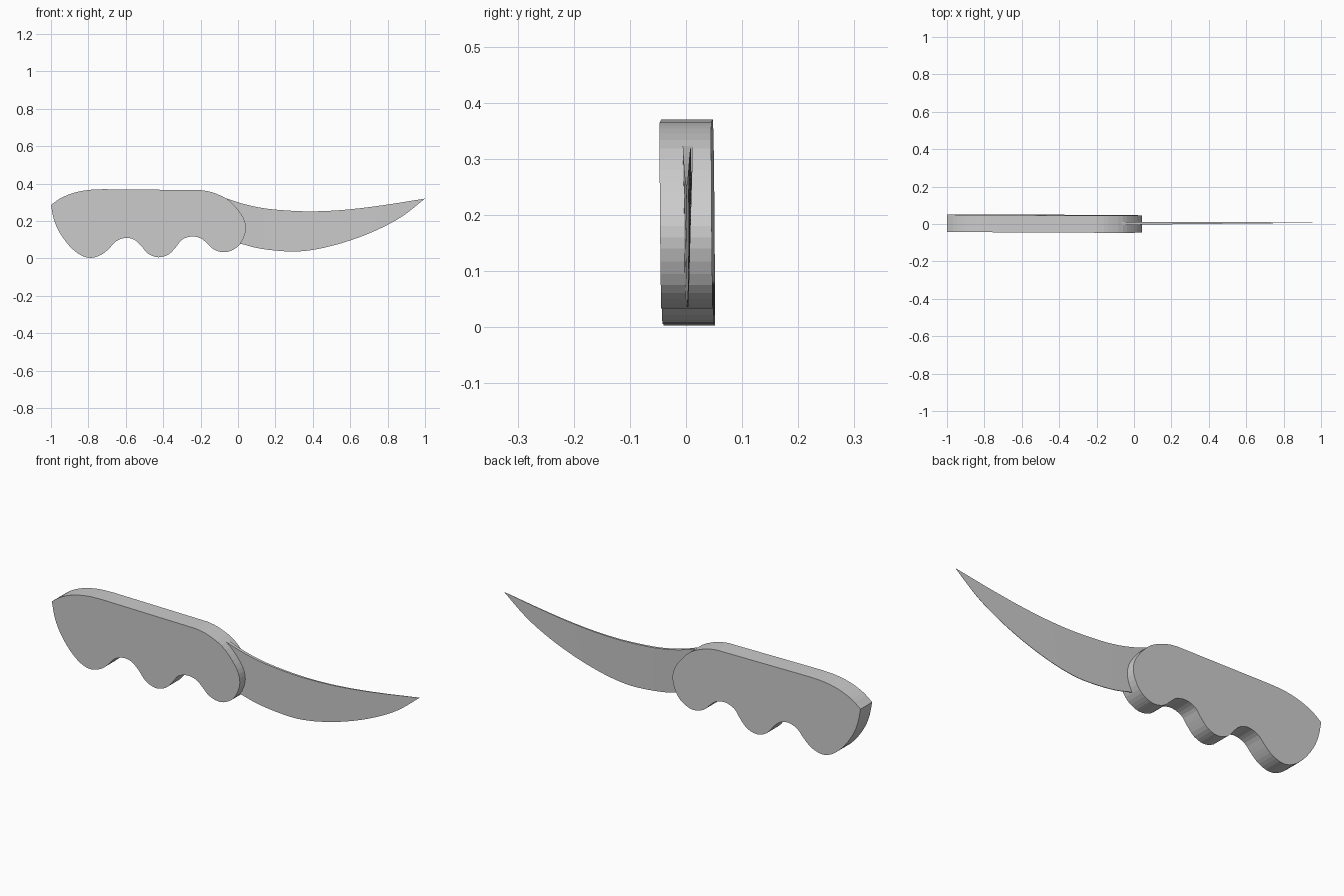
import bpy, bmesh
from mathutils import Vector

cube = bpy.data.objects.get("Cube")
if cube:
    bpy.data.objects.remove(cube, do_unlink=True)

grey = bpy.data.materials.new("plain grey")
grey.use_nodes = True
colour = (0.6, 0.6, 0.6, 1)
grey.diffuse_color = colour
grey.node_tree.nodes["Principled BSDF"].inputs["Base Color"].default_value = colour


def spline(points, steps):
    """Smooth open path through the points."""
    p = [Vector(q) for q in points]
    p = [2 * p[0] - p[1]] + p + [2 * p[-1] - p[-2]]
    path = []
    for a, b, c, d in zip(p, p[1:], p[2:], p[3:]):
        for i in range(steps):
            t = i / steps
            path.append(b + 0.5 * t * (c - a + t * (2 * a - 5 * b + 4 * c - d
                        + t * (3 * (b - c) + d - a))))
    return path + [p[-2]]


def finish(name, bm):
    bmesh.ops.recalc_face_normals(bm, faces=bm.faces)
    mesh = bpy.data.meshes.new(name)
    bm.to_mesh(mesh)
    bm.free()
    mesh.materials.append(grey)
    obj = bpy.data.objects.new(name, mesh)
    bpy.context.collection.objects.link(obj)
    return obj


# Handle: flat slab with a rounded back, finger grooves and a pointed pommel
back = [(-1, .285), (-.95, .321), (-.88, .35), (-.8, .366), (-.72, .37)]
nose = [(-.2, .365), (-.14, .354), (-.06, .319), (0, .26), (.036, .2), (.04, .14),
        (.01, .075), (-.035, .042), (-.08, .033)]
grooves = [(-.13, .048), (-.165, .08), (-.2, .108), (-.25, .117), (-.3, .1),
           (-.33, .063), (-.37, .022), (-.425, .006), (-.48, .025), (-.52, .07),
           (-.555, .1), (-.6, .11), (-.65, .093), (-.69, .052), (-.73, .02), (-.785, .003)]
butt = [(-.84, .017), (-.9, .065), (-.955, .14), (-.985, .21), (-1, .285)]
outline = spline(back, 3) + spline(nose + grooves + butt, 3)[:-1]

bm = bmesh.new()
rings = []
for side in (-0.046, 0.046):
    rings.append([bm.verts.new((x, side - 0.005 * x + 0.01 * (0.18 - z), z))
                  for x, z in outline])
    bm.faces.new(rings[-1])
n = len(outline)
for i in range(n):
    j = (i + 1) % n
    bm.faces.new((rings[0][i], rings[0][j], rings[1][j], rings[1][i]))
finish("handle", bm)

# Blade: upswept wedge, thick at the spine and thin at the cutting edge
spine = spline([(-.07, .324), (.01, .297), (.1, .275), (.2, .261), (.35, .252),
                (.5, .255), (.65, .268), (.8, .288), (.92, .307), (1, .32)], 4)
edge = spline([(-.05, .09), (.02, .077), (.1, .056), (.2, .042), (.32, .037),
               (.45, .055), (.6, .096), (.75, .155), (.88, .226), (1, .32)], 4)
bm = bmesh.new()
sections = []
last = len(spine) - 1
for i, (s, e) in enumerate(zip(spine, edge)):
    t = i / last
    mid = 0.003 + 0.005 * t
    thick, thin = 0.0085 * (1 - t) + 0.0004, 0.002 * (1 - t) + 0.0003
    low = mid - 0.004 * (1 - t)
    sections.append([bm.verts.new(c) for c in (
        (s.x, mid - thick, s.y), (s.x, mid + thick, s.y),
        (e.x, low + thin, e.y), (e.x, low - thin, e.y))])
for a, b in zip(sections, sections[1:]):
    for k in range(4):
        m = (k + 1) % 4
        bm.faces.new((a[k], a[m], b[m], b[k]))
bm.faces.new(sections[0])
bm.faces.new(sections[-1])
bmesh.ops.remove_doubles(bm, verts=bm.verts, dist=0.0001)
finish("blade", bm)
